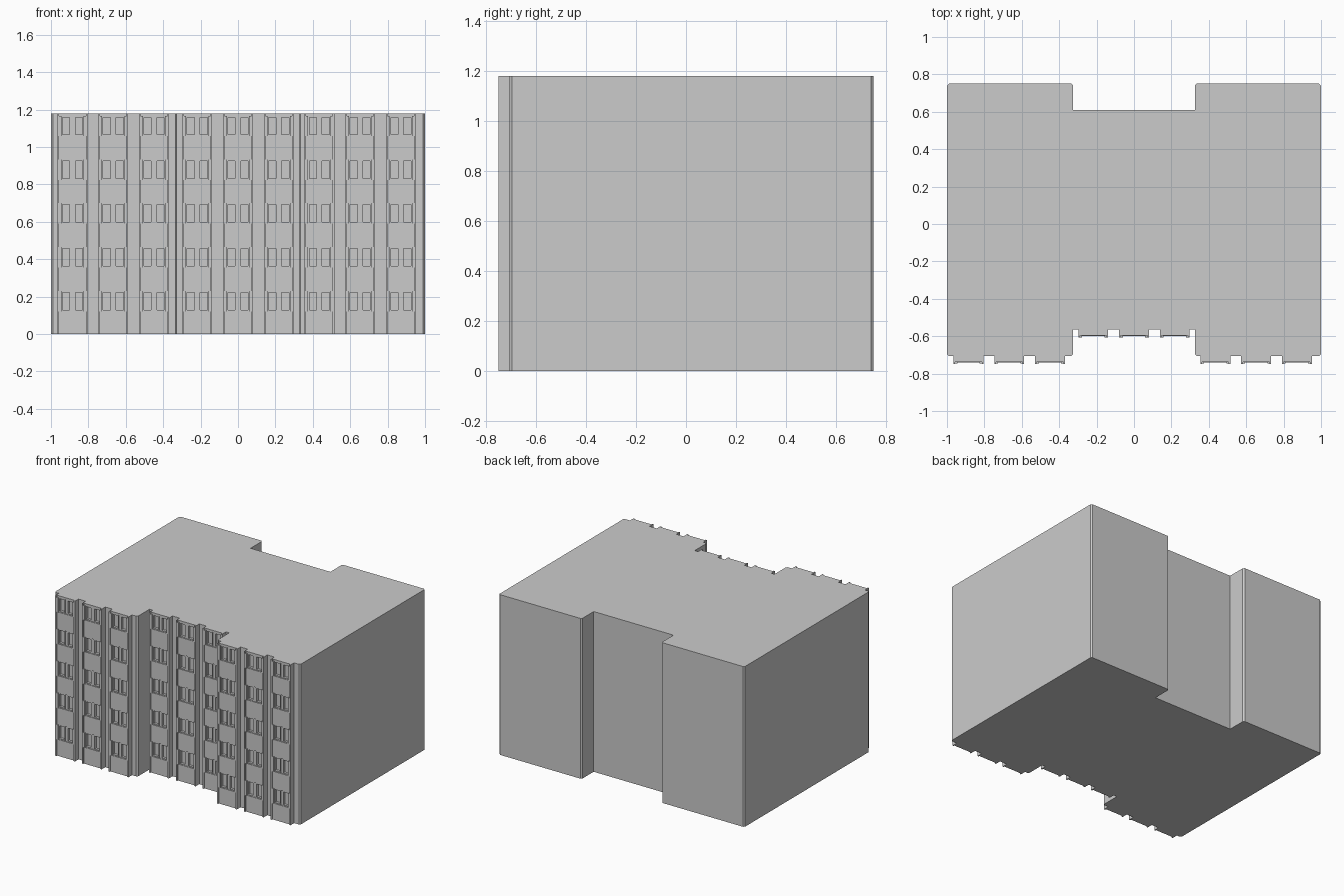
import bpy, bmesh

if "Cube" in bpy.data.objects:
    bpy.data.objects.remove(bpy.data.objects["Cube"])

H = 1.18        # building height
STOREY = 0.2345  # storey pitch
C = 0.01        # corner chamfer


def finish(name, bm):
    bmesh.ops.recalc_face_normals(bm, faces=bm.faces)
    mesh = bpy.data.meshes.new(name)
    bm.to_mesh(mesh)
    bm.free()
    return mesh


def place(name, mesh, loc=(0, 0, 0)):
    ob = bpy.data.objects.new(name, mesh)
    ob.location = loc
    bpy.context.collection.objects.link(ob)
    return ob


def box(bm, x0, x1, y0, y1, z0, z1):
    m = bmesh.ops.create_cube(bm, size=1)["verts"]
    for v in m:
        v.co.x = x0 if v.co.x < 0 else x1
        v.co.y = y0 if v.co.y < 0 else y1
        v.co.z = z0 if v.co.z < 0 else z1


# main body: half footprint mirrored, then extruded
half = [(0.325, -0.565), (0.325, -0.696), (0.335, -0.706), (1 - C, -0.706),
        (1, -0.696), (1, 0.75 - C), (1 - C, 0.75), (0.325 + C, 0.75),
        (0.325, 0.75 - C), (0.325, 0.61)]
outline = half + [(-x, y) for x, y in reversed(half)]
bm = bmesh.new()
face = bm.faces.new([bm.verts.new((x, y, 0)) for x, y in outline])
top = bmesh.ops.extrude_face_region(bm, geom=[face])["geom"]
for v in top:
    if isinstance(v, bmesh.types.BMVert):
        v.co.z = H
place("building_body", finish("building_body", bm))

# window bay: local y = 0 is the wall face, the bay projects towards -y
W = 0.08
bm = bmesh.new()
box(bm, -W, W, -0.012, 0.005, 0, H)                      # glass backing
for s in (-1, 1):
    a, b = sorted((s * 0.071, s * W))
    box(bm, a, b, -0.043, 0.004, 0, H)                   # side piers
box(bm, -0.071, 0.071, -0.032, 0.003, H - 0.013, H)      # top header
for i in range(5):
    z = i * STOREY
    low = 0 if i == 0 else z - 0.0035
    box(bm, -0.071, 0.071, -0.034, 0.003, low, z + 0.121)  # spandrel panel
    z0, z1 = z + 0.121, min(z + STOREY - 0.0035, H - 0.013)
    box(bm, -0.009, 0.009, -0.026, 0.003, z0, z1)        # centre mullion
    for s in (-1, 1):
        a, b = sorted((s * 0.060, s * 0.072))
        box(bm, a, b, -0.041, 0.003, z0, z1)             # window jamb
        # window frame around each pane
        for u, w in ((0.009, 0.015), (0.054, 0.060)):
            a, b = sorted((s * u, s * w))
            box(bm, a, b, -0.030, 0.003, z0, z1)
        a, b = sorted((s * 0.015, s * 0.054))
        box(bm, a, b, -0.030, 0.003, z0, z0 + 0.008)
        box(bm, a, b, -0.030, 0.003, z1 - 0.008, z1)
bay = finish("window_bay", bm)

# nine bays: three on each section of the front
for part, cx, wall in (("left", -0.667, -0.706), ("centre", 0, -0.565),
                       ("right", 0.653, -0.706)):
    for k in (-1, 0, 1):
        place(f"{part}_window_bay_{k + 2}", bay, (cx + k * 0.218, wall, 0))
